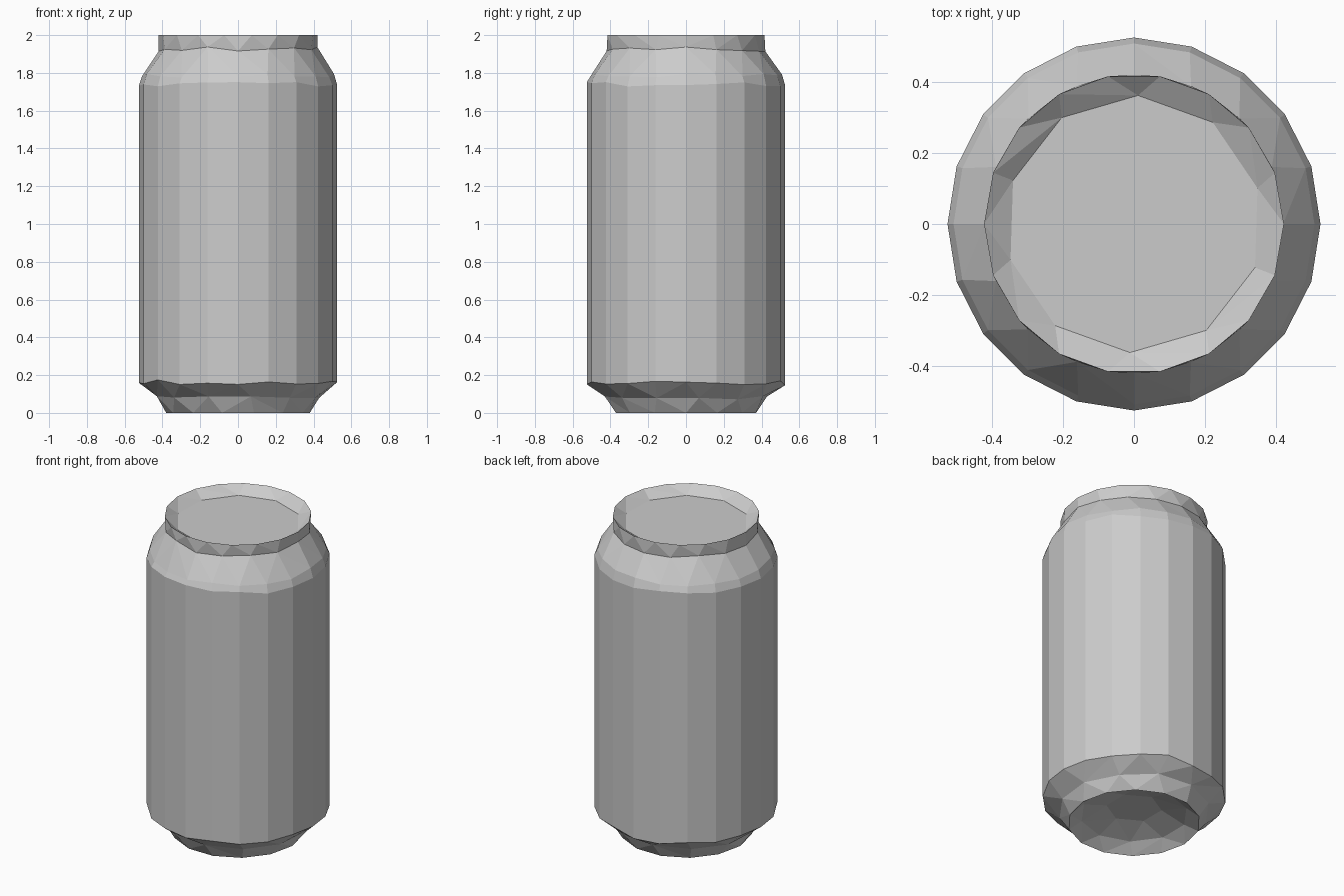
import bpy, bmesh, math, random

if "Cube" in bpy.data.objects:
    bpy.data.objects.remove(bpy.data.objects["Cube"])

random.seed(4)


def ring(bm, radius, z, sides, start=0.0, dz=0.0):
    """Regular ring of vertices with an optional small height wobble."""
    verts = []
    for i in range(sides):
        a = 2 * math.pi * (i + start) / sides
        h = z + random.uniform(-dz, dz)
        verts.append((a, bm.verts.new((radius * math.cos(a), radius * math.sin(a), h))))
    return verts


def stitch(bm, lower, upper):
    """Join two rings, which may have different side counts."""
    n, m = len(lower), len(upper)
    if n == m:
        for i in range(n):
            j = (i + 1) % n
            bm.faces.new((lower[i][1], lower[j][1], upper[j][1], upper[i][1]))
        return

    def angle(loop, k):
        return loop[k % len(loop)][0] + 2 * math.pi * (k // len(loop))

    i = j = 0
    while i < n or j < m:
        a, b = lower[i % n][1], upper[j % m][1]
        if j >= m or (i < n and angle(lower, i + 1) <= angle(upper, j + 1)):
            bm.faces.new((a, lower[(i + 1) % n][1], b))
            i += 1
        else:
            bm.faces.new((a, upper[(j + 1) % m][1], b))
            j += 1


# Profile from the underside dome, up the wall, over the rim to the lid
# (radius, z, sides, angular offset, height wobble)
profile = [
    (0.16, 0.10, 6, 0.5, 0.0),      # dome
    (0.31, 0.055, 10, 0.5, 0.0),
    (0.38, 0.0, 14, 0.0, 0.0),      # foot
    (0.435, 0.08, 12, 0.3, 0.01),   # base taper
    (0.525, 0.16, 20, 0.0, 0.015),  # body
    (0.525, 1.74, 20, 0.0, 0.012),
    (0.508, 1.785, 20, 0.0, 0.01),  # shoulder
    (0.42, 1.925, 16, 0.0, 0.012),  # neck
    (0.422, 2.0, 18, 0.0, 0.0),     # rim
    (0.362, 1.95, 10, 0.45, 0.0),   # recessed lid
]

bm = bmesh.new()
rings = [ring(bm, *p) for p in profile]
for lower, upper in zip(rings, rings[1:]):
    stitch(bm, lower, upper)
bm.faces.new([v for _, v in reversed(rings[0])])
bm.faces.new([v for _, v in rings[-1]])
bmesh.ops.recalc_face_normals(bm, faces=bm.faces)

mesh = bpy.data.meshes.new("drink_can")
bm.to_mesh(mesh)
bm.free()
can = bpy.data.objects.new("drink_can", mesh)
bpy.context.collection.objects.link(can)
